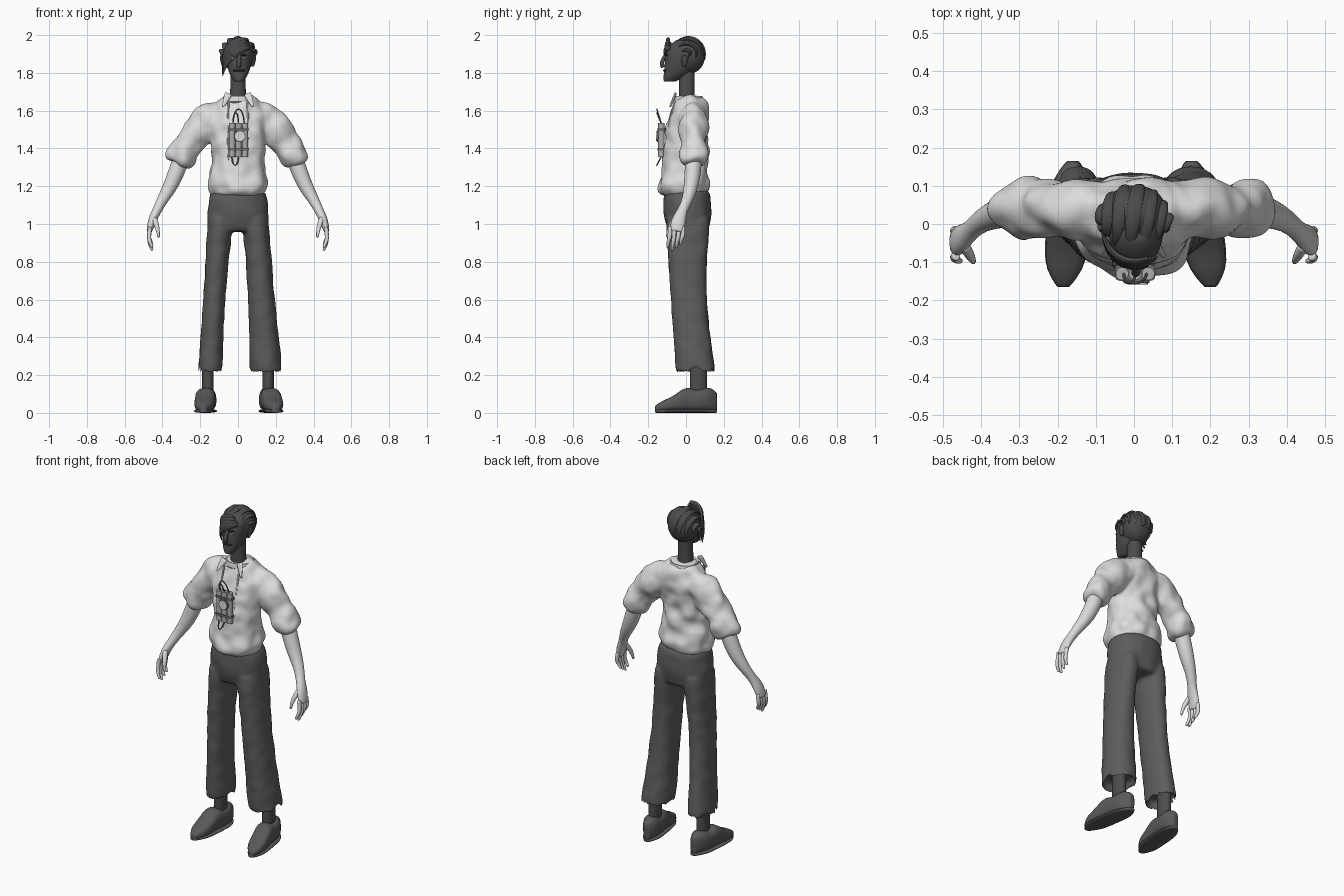
import bpy, bmesh
from math import sin, cos, pi, copysign, radians
from mathutils import Vector, noise

if "Cube" in bpy.data.objects:
    bpy.data.objects.remove(bpy.data.objects["Cube"])

SIDES = {"left": 1, "right": -1}


def material(name, value):
    mat = bpy.data.materials.new(name)
    mat.use_nodes = True
    colour = (value, value, value, 1)
    mat.diffuse_color = colour
    mat.node_tree.nodes["Principled BSDF"].inputs["Base Color"].default_value = colour
    return mat


CLOTH = material("pale cloth", .72)
PALE_SKIN = material("pale skin", .7)
TROUSER = material("trouser grey", .11)
SHOE = material("shoe grey", .1)
DARK_SKIN = material("dark skin", .075)
HAIR = material("hair grey", .07)
STICK = material("stick grey", .42)
WIRE = material("wire grey", .15)
BLACK = material("near black", .025)


def lerp(start, end, t):
    return start + (end - start) * t


# Cross-section helpers: a loft is a list of rings, a ring is a list of points
def ring(centre, across, along, count, power):
    points = []
    for i in range(count):
        c, s = cos(2 * pi * i / count), sin(2 * pi * i / count)
        points.append(Vector(centre)
                      + across * copysign(abs(c) ** (2 / power), c)
                      + along * copysign(abs(s) ** (2 / power), s))
    return points


def inset(points, scale, lift=0):
    middle = sum(points, Vector()) / len(points)
    return [middle + (p - middle) * scale + Vector((0, 0, lift)) for p in points]


def section(z, low_x, high_x, front, back, power=2.2):
    centre = Vector((low_x + high_x, front + back, 2 * z)) / 2
    return ring(centre, Vector((high_x - low_x, 0, 0)) / 2,
                Vector((0, back - front, 0)) / 2, 20, power)


def stack(rows, centre=0, power=2.2):
    """Level sections: height, half width, front, back."""
    return [section(z, centre - half, centre + half, front, back, power)
            for z, half, front, back in rows]


def tube(rows, count=10, side=(0, 1, 0)):
    """Path points, each with a radius along the side axis and across it."""
    points = [Vector(row[:3]) for row in rows]
    rings = []
    for i, row in enumerate(rows):
        ahead = points[min(i + 1, len(points) - 1)]
        tangent = (ahead - points[max(i - 1, 0)]).normalized()
        across = Vector(side)
        across = (across - tangent * across.dot(tangent)).normalized()
        rings.append(ring(points[i], across * row[3], tangent.cross(across) * row[-1], count, 2))
    return rings


def flip(rings, sign):
    return [[Vector((p.x * sign, p.y, p.z)) for p in points] for points in rings]


def build(name, lofts, mat, levels=1, merge=False, crease=0):
    bm = bmesh.new()
    for rings in lofts:
        closed = [inset(rings[0], .8)] + rings + [inset(rings[-1], .8)]
        verts = [[bm.verts.new(p) for p in points] for points in closed]
        count = len(verts[0])
        for a, b in zip(verts, verts[1:]):
            for i in range(count):
                j = (i + 1) % count
                bm.faces.new((a[i], a[j], b[j], b[i]))
        bm.faces.new(verts[0])
        bm.faces.new(verts[-1])
    bmesh.ops.recalc_face_normals(bm, faces=bm.faces[:])
    mesh = bpy.data.meshes.new(name)
    bm.to_mesh(mesh)
    bm.free()
    obj = bpy.data.objects.new(name, mesh)
    bpy.context.collection.objects.link(obj)
    if levels:
        subdivide = obj.modifiers.new("subdivide", "SUBSURF")
        subdivide.levels = subdivide.render_levels = levels
    if merge:
        remesh = obj.modifiers.new("merge", "REMESH")
        remesh.mode, remesh.voxel_size = "VOXEL", .009
        relax = obj.modifiers.new("relax", "SMOOTH")
        relax.factor, relax.iterations = .5, 6
        # Bake the merged surface, then push cloth creases into it
        graph = bpy.context.evaluated_depsgraph_get()
        mesh = bpy.data.meshes.new_from_object(obj.evaluated_get(graph))
        obj.modifiers.clear()
        obj.data = mesh
        moves = [v.normal * crease * noise.noise(v.co * 14) for v in mesh.vertices]
        for vert, move in zip(mesh.vertices, moves):
            vert.co += move
    mesh.materials.clear()
    mesh.materials.append(mat)
    bpy.ops.object.select_all(action="DESELECT")
    obj.select_set(True)
    bpy.context.view_layer.objects.active = obj
    bpy.ops.object.shade_smooth_by_angle(angle=radians(50))


# Trousers: hips and two flared legs with hollow hems
def leg(inner, outer):
    rings = []
    for i in range(7):
        t = i / 6
        rings.append(section(lerp(.21, 1.04, t), lerp(inner, .02, t * t), lerp(outer, .16, t ** .8),
                             lerp(-.055, -.11, t), lerp(.16, .13, t) - .035 * sin(pi * t)))
    return [inset(rings[0], .8, .05), inset(rings[0], .9)] + rings


hips = stack([(1.18, .15, -.12, .13), (1.08, .165, -.125, .14), (.96, .165, -.1, .125)])
build("trousers", [hips, leg(.06, .24), flip(leg(.08, .215), -1)], TROUSER, 2, True, .004)

# Shirt: torso and sleeves with rolled cuffs
torso = stack([(1.15, .14, -.13, .11), (1.2, .17, -.155, .14), (1.3, .14, -.12, .105),
               (1.42, .14, -.12, .105), (1.54, .155, -.1, .12), (1.64, .14, -.06, .115),
               (1.68, .07, -.05, .08)])
sleeve = tube([(.08, .04, 1.59, .07), (.15, .04, 1.55, .08, .1), (.21, .04, 1.48, .075, .09),
               (.27, .04, 1.41, .07), (.28, .04, 1.39, .08), (.31, .04, 1.34, .08),
               (.32, .04, 1.32, .06)], 16)
build("shirt", [torso] + [flip(sleeve, s) for s in SIDES.values()], CLOTH, 2, True, .016)
build("collar", [stack([(1.64, .085, -.065, .095), (1.69, .08, -.06, .09), (1.66, .06, -.04, .07)])], CLOTH)

# Shoe outline: height above the sole along the foot, width by a rounded rule
SHOE_HEIGHTS = [.1, .13, .125, .11, .13, .12, .09, .07, .055, .03]


def foot(heel, toe, heights, lift, margin):
    rings = []
    for i, height in enumerate(heights):
        t = i / (len(heights) - 1)
        width = (.055 + margin) * (1 - abs(2 * t - 1) ** 5 * .7)
        rings.append(ring((lerp(heel, toe, t), lerp(.165, -.165, t), lift + height / 2),
                          Vector((width, 0, 0)), Vector((0, 0, height / 2)), 16, 2.7))
    return rings


palm = tube([(.28, .04, 1.4, .045), (.31, .04, 1.32, .046), (.35, .03, 1.21, .042),
             (.4, .01, 1.13, .03), (.43, -.02, 1.07, .024), (.455, -.04, 1.02, .042, .024),
             (.47, -.05, .96, .036, .016)], 14)
thumb = tube([(.445, -.055, 1.03, .018), (.425, -.09, .98, .013), (.42, -.1, .93, .007)], 8)

for side, s in SIDES.items():
    # Arm with four curled fingers and a thumb
    hand = [palm, thumb]
    for i in range(4):
        y = -.085 + i * .023
        tip = .86 + .015 * abs(i - 1)
        hand.append(tube([(.465, y, .985, .013), (.473, y, .93, .012),
                          (.467, y - .01, tip + .03, .011), (.453, y - .012, tip, .007)], 8))
    build(side + "_arm", [flip(loft, s) for loft in hand], PALE_SKIN)

    # Collar point and edge of the shirt opening
    point = tube([(.05, -.055, 1.69, .008, .025), (.08, -.085, 1.62, .006)], 8)
    edge = tube([(.05, -.06, 1.65, .006), (.055, -.1, 1.5, .006), (.05, -.115, 1.34, .005)], 6)
    build(side + "_collar_point", [flip(point, s)], CLOTH)
    build(side + "_shirt_edge", [flip(edge, s)], CLOTH)

    # Shoe, sole and ankle
    heel, toe = (.15, .2) if side == "left" else (.16, .185)
    build(side + "_shoe", [flip(foot(heel, toe, SHOE_HEIGHTS, .008, 0), s)], SHOE)
    build(side + "_sole", [flip(foot(heel, toe, [.02] * 8, 0, .003), s)], SHOE)
    build(side + "_ankle", [stack([(z, .03, .02, .11) for z in (.08, .3)], s * .16)], DARK_SKIN, 0)

    # Eye, brow and ear
    eye = tube([(.018, -.11, 1.877, .003), (.03, -.107, 1.877, .007), (.045, -.095, 1.877, .003)], 8, (0, 0, 1))
    brow = [[p + Vector((0, -.003, .018)) for p in points] for points in eye]
    ear = tube([(.075, -.01, 1.835, .01), (.085, -.01, 1.86, .018, .01), (.088, 0, 1.89, .018, .01)], 8)
    for part, loft, mat in (("eye", eye, STICK), ("brow", brow, BLACK), ("ear", ear, DARK_SKIN)):
        build(side + "_" + part, [flip(loft, s)], mat)

# Neck, head, nose and mouth
build("neck", [stack([(1.6, .055, -.04, .06), (1.68, .04, -.035, .04), (1.83, .04, -.04, .05)])], DARK_SKIN)
skull = stack([(1.755, .025, -.12, -.05), (1.785, .046, -.12, 0), (1.82, .06, -.115, .05),
               (1.88, .072, -.113, .075), (1.94, .074, -.1, .08), (1.975, .04, -.05, .04)], .005)
build("head", [skull], DARK_SKIN, 2)
build("nose", [tube([(.005, -.106, 1.9, .008), (.005, -.134, 1.85, .015), (.005, -.12, 1.83, .013)], 8)], DARK_SKIN)
build("mouth", [tube([(.005 + x, .4 * abs(x) - .12, 1.812, .006) for x in (-.03, 0, .03)], 8, (0, 0, 1))], BLACK)

# Hair: cap, locks swept back over the crown, fringe falling to the right
cap = []
for i in range(9):
    a = pi * lerp(.04, .96, i / 8)
    cap.append((1.893 + .098 * cos(a), .088 * sin(a), .02 - .09 * sin(a), .02 + .084 * sin(a)))
build("hair_cap", [stack(cap, .003)], HAIR, 2)

locks, fringe = [], []
for k in range(7):
    rows = []
    for j in range(9):
        t = j / 8
        bend = radians(35 + 160 * t)
        spread = radians(25 * (k - 3)) + .35 * (t - .4)
        width = .01 + .014 * sin(pi * t)
        rows.append((.085 * sin(spread), .01 - .092 * cos(bend) * cos(spread),
                     1.893 + .094 * sin(bend) * cos(spread), width, width / 2))
    locks.append(tube(rows, 8, (1, 0, 0)))
for k in range(4):
    rows = []
    for j in range(7):
        t = j / 6
        turn = radians(lerp(45, -80, t) - 6 * k)
        width = .022 * sin(pi * lerp(.2, .93, t))
        rows.append((.083 * sin(turn), .004 * k - .02 - .092 * cos(turn),
                     1.935 + .014 * k - .15 * t * t, width, width / 2))
    fringe.append(tube(rows, 8, (0, 0, 1)))
build("hair_locks", locks, HAIR)
build("hair_fringe", fringe, HAIR)

# Chest bundle: sticks, straps, round dial and wire loops
sticks = [tube([(x, -.13, z, .017) for z in (1.355, 1.535)], 14) for x in (-.031, .003, .037)]
build("sticks", sticks, STICK, 0)
straps = [stack([(z + d, .053, -.15, -.105) for d in (-.007, .007)], .003, 5) for z in (1.395, 1.5)]
build("straps", straps, WIRE, 0)
build("dial_rim", [tube([(.01, y, 1.465, .031) for y in (-.13, -.154)], 20, (1, 0, 0))], WIRE, 0)
build("dial_face", [tube([(.01, y, 1.465, .026) for y in (-.15, -.158)], 20, (1, 0, 0))], CLOTH, 0)


def wire(x, z, reach, drop):
    angles = [pi * i / 8 for i in range(9)]
    return tube([(x + reach * cos(a), -.13 - .025 * sin(a), z + drop * sin(a), .0045) for a in angles], 6)


build("wires", [wire(.003, 1.53, .03, .08), wire(-.012, 1.53, .015, .06), wire(-.015, 1.36, .018, -.05)], WIRE)
